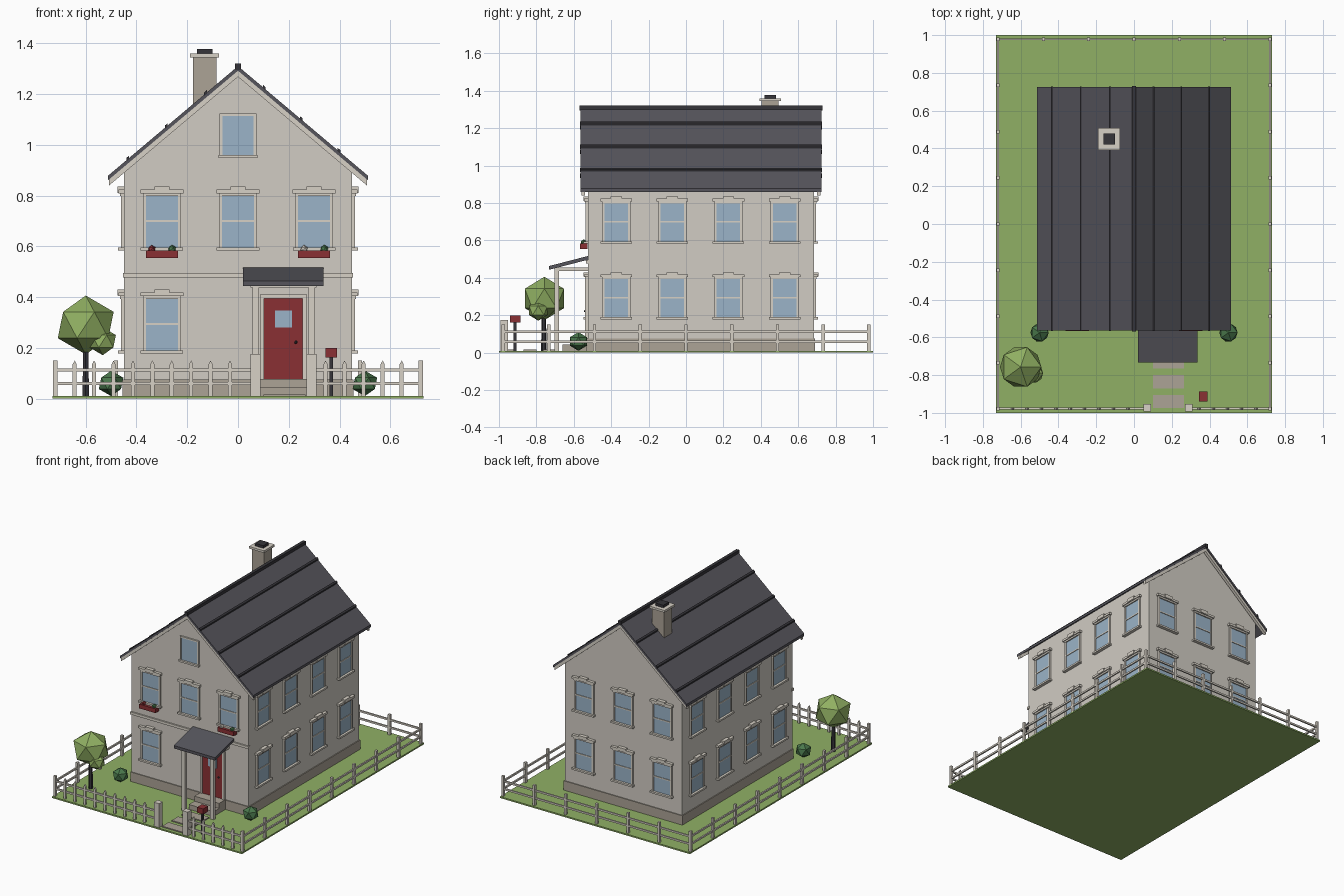
import bpy, bmesh, math
from mathutils import Matrix, Vector

if "Cube" in bpy.data.objects:
    bpy.data.objects.remove(bpy.data.objects["Cube"])


def mat(name, r, g, b):
    lin = [((c / 255 + 0.055) / 1.055) ** 2.4 for c in (r, g, b)]
    m = bpy.data.materials.new(name)
    m.diffuse_color = (*lin, 1)
    m.use_nodes = True
    m.node_tree.nodes["Principled BSDF"].inputs["Base Color"].default_value = m.diffuse_color
    return m


WALL = mat("wall_cream", 209, 204, 195)
TRIM = mat("trim_cream", 215, 209, 198)
STONE = mat("stone", 172, 163, 150)
ROOF = mat("roof_slate", 86, 85, 92)
DARK = mat("dark_grey", 54, 53, 58)
GLASS = mat("glass_blue", 155, 180, 200)
RED = mat("red", 138, 48, 52)
GRASS = mat("grass", 144, 176, 101)
LEAF = mat("light_leaf", 144, 175, 98)
BUSH = mat("dark_leaf", 74, 120, 76)


def finish(name, bm, material):
    bmesh.ops.recalc_face_normals(bm, faces=bm.faces)
    me = bpy.data.meshes.new(name)
    bm.to_mesh(me)
    bm.free()
    me.materials.append(material)
    return place(name, me)


def place(name, me, loc=(0, 0, 0), rot=0):
    ob = bpy.data.objects.new(name, me)
    ob.location = loc
    ob.rotation_euler.z = rot
    bpy.context.collection.objects.link(ob)
    return ob


def boxes(name, material, *dims):
    """Each dim is x0, x1, y0, y1, z0, z1."""
    bm = bmesh.new()
    for x0, x1, y0, y1, z0, z1 in dims:
        size = Matrix.Diagonal((x1 - x0, y1 - y0, z1 - z0, 1))
        mid = Matrix.Translation(((x0 + x1) / 2, (y0 + y1) / 2, (z0 + z1) / 2))
        bmesh.ops.create_cube(bm, size=1, matrix=mid @ size)
    return finish(name, bm, material)


def prism(name, material, a0, a1, *profiles, axis="y"):
    """Extrude profiles along y (points are x, z) or x (points are y, z)."""
    bm = bmesh.new()
    for pts in profiles:
        if axis == "y":
            vs, step = [bm.verts.new((p, a0, q)) for p, q in pts], (0, a1 - a0, 0)
        else:
            vs, step = [bm.verts.new((a0, p, q)) for p, q in pts], (a1 - a0, 0, 0)
        f = bm.faces.new(vs)
        ext = bmesh.ops.extrude_face_region(bm, geom=[f], use_keep_orig=True)
        new = [v for v in ext["geom"] if isinstance(v, bmesh.types.BMVert)]
        bmesh.ops.translate(bm, verts=new, vec=step)
    return finish(name, bm, material)


def ball(name, material, loc, r, stretch=1.0):
    bm = bmesh.new()
    m = Matrix.Translation(loc) @ Matrix.Diagonal((stretch, stretch, 1, 1))
    bmesh.ops.create_icosphere(bm, subdivisions=1, radius=r, matrix=m)
    return finish(name, bm, material)


# lawn and path
boxes("lawn", GRASS, (-.73, .73, -1, 1, 0, .01))
boxes("path_stones", STONE, *[(.1, .265, y - .035, y + .035, .008, .017)
                              for y in (-.94, -.835, -.73)])

# house body
F, B, W = -.525, .685, .45          # front, back, half width
SL, TOP = .843, 1.31                # roof slope, ridge height


def rz(x, drop=0):
    return TOP - drop - SL * abs(x)


prism("walls", WALL, F, B, [(-W, .01), (W, .01), (W, rz(W, .02)), (0, rz(0, .02)), (-W, rz(W, .02))])
boxes("plinth", STONE, (-W - .006, W + .006, F - .006, B + .006, .01, .075))
boxes("floor_band", TRIM, (-W - .004, W + .004, F - .01, F + .01, .477, .495))

# roof, seams, ridge and gable boards
for s, side in ((-1, "left"), (1, "right")):
    def strip(xa, xb, up, down):
        return [(s * xa, rz(xa, -up)), (s * xb, rz(xb, -up)), (s * xb, rz(xb, down)), (s * xa, rz(xa, down))]
    prism("roof_" + side, ROOF, -.565, .725, strip(0, .513, 0, .018))
    xs = (.104, .25, .398) if s > 0 else (.128, .282, .434)
    prism("roof_seams_" + side, DARK, -.567, .727, *[strip(x - .005, x + .005, .009, .005) for x in xs])
    for y, end in ((-.56, "front"), (.7, "back")):
        prism(f"gable_board_{end}_{side}", TRIM, y, y + .02, strip(0, .508, -.016, .042))
boxes("ridge_cap", DARK, (-.011, .011, -.57, .73, 1.295, 1.321))

# chimney
boxes("chimney", STONE, (-.177, -.085, .405, .495, 1.1, 1.347))
boxes("chimney_cap", TRIM, (-.19, -.074, .392, .508, 1.345, 1.36))
boxes("chimney_flue", DARK, (-.162, -.1, .42, .48, 1.355, 1.378))

# windows: one glass and one trim mesh, repeated on all walls
glass = boxes("window_glass", GLASS, (-.064, .064, -.006, 0, 0, .207))
trim = boxes("window_trim", TRIM,
             (-.075, -.063, -.011, 0, 0, .207), (.063, .075, -.011, 0, 0, .207),
             (-.064, .064, -.01, 0, .1, .108),
             (-.084, .084, -.022, 0, -.012, 0),
             (-.075, .075, -.014, 0, .203, .216),
             (-.085, .085, -.02, 0, .214, .229),
             (-.03, .03, -.024, 0, .216, .24))
spots = []
for z in (.19, .595):
    for x in (-.3, 0, .3):
        spots.append((x, B, z, math.pi))
        if z > .5 or x < -.1:
            spots.append((x, F, z, 0))
    for y in (-.373, -.073, .227, .528):
        spots += [(W, y, z, math.pi / 2), (-W, y, z, -math.pi / 2)]
for i, (x, y, z, rot) in enumerate(spots):
    place(f"window_glass_{i}", glass.data, (x, y, z), rot)
    place(f"window_trim_{i}", trim.data, (x, y, z), rot)
for ob in (glass, trim):
    bpy.data.objects.remove(ob)

# attic window
boxes("attic_glass", GLASS, (-.063, .063, F - .006, F, .96, 1.115))
boxes("attic_trim", TRIM, (-.072, -.062, F - .011, F, .96, 1.122), (.062, .072, F - .011, F, .96, 1.122),
      (-.072, .072, F - .011, F, 1.114, 1.124), (-.077, .077, F - .02, F, .948, .96))

# flower boxes
for x, first, side in ((-.3, RED, "left"), (.3, TRIM, "right")):
    boxes("flower_box_" + side, RED, (x - .063, x + .063, -.566, -.527, .555, .584))
    ball("flower_" + side, first, (x - .04, -.547, .589), .016)
    ball("flower_leaves_" + side, BUSH, (x + .04, -.547, .589), .017)

# door
boxes("door", RED, (.1, .257, F - .009, F, .078, .395))
boxes("door_window", GLASS, (.145, .213, F - .013, F, .28, .348))
boxes("door_frame", TRIM, (.086, .102, F - .016, F, .075, .41), (.255, .271, F - .016, F, .075, .41),
      (.086, .271, F - .016, F, .395, .41))
ball("door_knob", DARK, (.228, F - .014, .222), .007)

# porch
boxes("porch_steps", STONE, (.085, .275, -.6, F, .01, .078), (.085, .275, -.66, F, .01, .043))
prism("porch_roof", ROOF, .02, .337, [(-.733, .463), (-.52, .518), (-.52, .498), (-.733, .443)], axis="x")
boxes("porch_posts", TRIM, (.057, .083, -.702, -.678, .01, .45), (.277, .303, -.702, -.678, .01, .45))
boxes("porch_beams", TRIM, (.05, .31, -.704, -.676, .438, .455),
      (.057, .083, -.7, F, .438, .455), (.277, .303, -.7, F, .438, .455))

# fence
FX, FY = .72, .978


def picket(x):
    return [(x - .008, .01), (x + .008, .01), (x + .008, .135), (x, .15), (x - .008, .135)]


pickets = [-FX + .0765 * k for k in range(10)] + [.345 + .075 * k for k in range(6)]
prism("front_pickets", TRIM, -FY - .006, -FY + .006, *[picket(x) for x in pickets])
rails = []
for z in (.053, .106):
    rails += [(-FX, .07, -FY - .004, -FY + .006, z, z + .012), (.288, FX, -FY - .004, -FY + .006, z, z + .012),
              (-FX, FX, FY - .005, FY + .005, z, z + .012)]
    rails += [(s * FX - .005, s * FX + .005, -FY, FY, z, z + .012) for s in (-1, 1)]
boxes("fence_rails", TRIM, *rails)
posts = [(s * FX, FY - .2445 * k) for s in (-1, 1) for k in range(9)] + [(-.48 + .24 * k, FY) for k in range(5)]
boxes("fence_posts", TRIM, *[(x - .008, x + .008, y - .009, y + .009, .01, .15) for x, y in posts])
boxes("gate_posts", TRIM, *[(x - .02, x + .02, -.993, -.953, .01, .176) for x in (.069, .289)])

# mailbox
boxes("mailbox_post", DARK, (.36, .374, -.921, -.907, .01, .165))
boxes("mailbox", RED, (.344, .39, -.94, -.886, .162, .2))

# tree and bushes
bm = bmesh.new()
bmesh.ops.create_cone(bm, cap_ends=True, segments=6, radius1=.015, radius2=.011, depth=.22,
                      matrix=Matrix.Translation((-.6, -.76, .12)))
finish("tree_trunk", bm, DARK)
ball("tree_crown", LEAF, (-.6, -.757, .29), .116, 1.06)
ball("tree_crown_small", LEAF, (-.533, -.79, .226), .055, 1.05)
for s, side in ((-1, "left"), (1, "right")):
    ball("bush_" + side, BUSH, (s * .5, -.575, .06), .05, 1.08)
